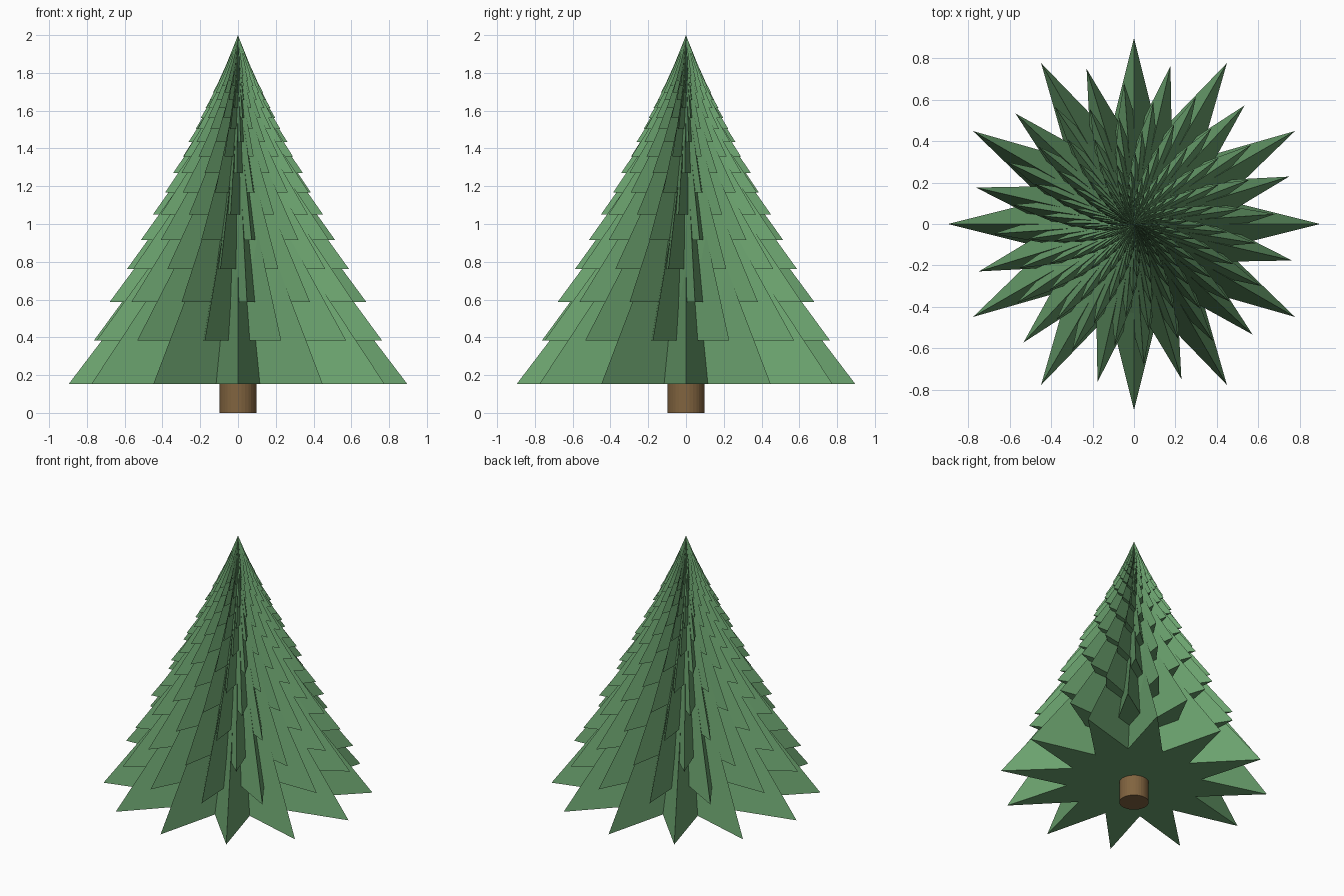
import bpy, bmesh
from math import sin, cos, pi, radians

if "Cube" in bpy.data.objects:
    bpy.data.objects.remove(bpy.data.objects["Cube"])

POINTS = 12      # star points per tier
TIERS = 19
Q = 0.872        # shrink factor between tiers
TWIST = radians(17)


def material(name, rgb):
    m = bpy.data.materials.new(name)
    m.diffuse_color = (*rgb, 1)
    m.use_nodes = True
    m.node_tree.nodes["Principled BSDF"].inputs["Base Color"].default_value = m.diffuse_color
    return m


def star_cone(name, z, radius, height, turn, mat):
    """Star-shaped cone with a closed flat underside."""
    bm = bmesh.new()
    ring = []
    for k in range(POINTS * 2):
        r = radius if k % 2 == 0 else radius * 0.5
        a = turn + k * pi / POINTS
        ring.append(bm.verts.new((r * cos(a), r * sin(a), z)))
    apex = bm.verts.new((0, 0, z + height))
    base = bm.verts.new((0, 0, z))
    for a, b in zip(ring, ring[1:] + ring[:1]):
        bm.faces.new((a, b, apex))
        bm.faces.new((b, a, base))
    # merge the underside fan into one flat face
    bmesh.ops.dissolve_verts(bm, verts=[base])
    mesh = bpy.data.meshes.new(name)
    bm.to_mesh(mesh)
    bm.free()
    mesh.materials.append(mat)
    obj = bpy.data.objects.new(name, mesh)
    bpy.context.collection.objects.link(obj)
    return obj


green = material("needle_green", (0.15, 0.37, 0.16))
brown = material("bark_brown", (0.22, 0.127, 0.05))

# Branch tiers, shrinking and twisting up to the tip at z = 2
for i in range(TIERS):
    s = Q ** i
    z = 0.152 + 1.811 * (1 - s)
    height = 0.099 + 1.081 * s
    if i == TIERS - 1:
        height = 2.0 - z
    star_cone(f"branch_tier_{i + 1:02d}", z, 0.897 * s, height, i * TWIST, green)

# Trunk
bpy.ops.mesh.primitive_cylinder_add(vertices=32, radius=0.098, depth=0.152,
                                    location=(0, 0, 0.076))
trunk = bpy.context.object
trunk.name = "trunk"
trunk.data.materials.append(brown)
